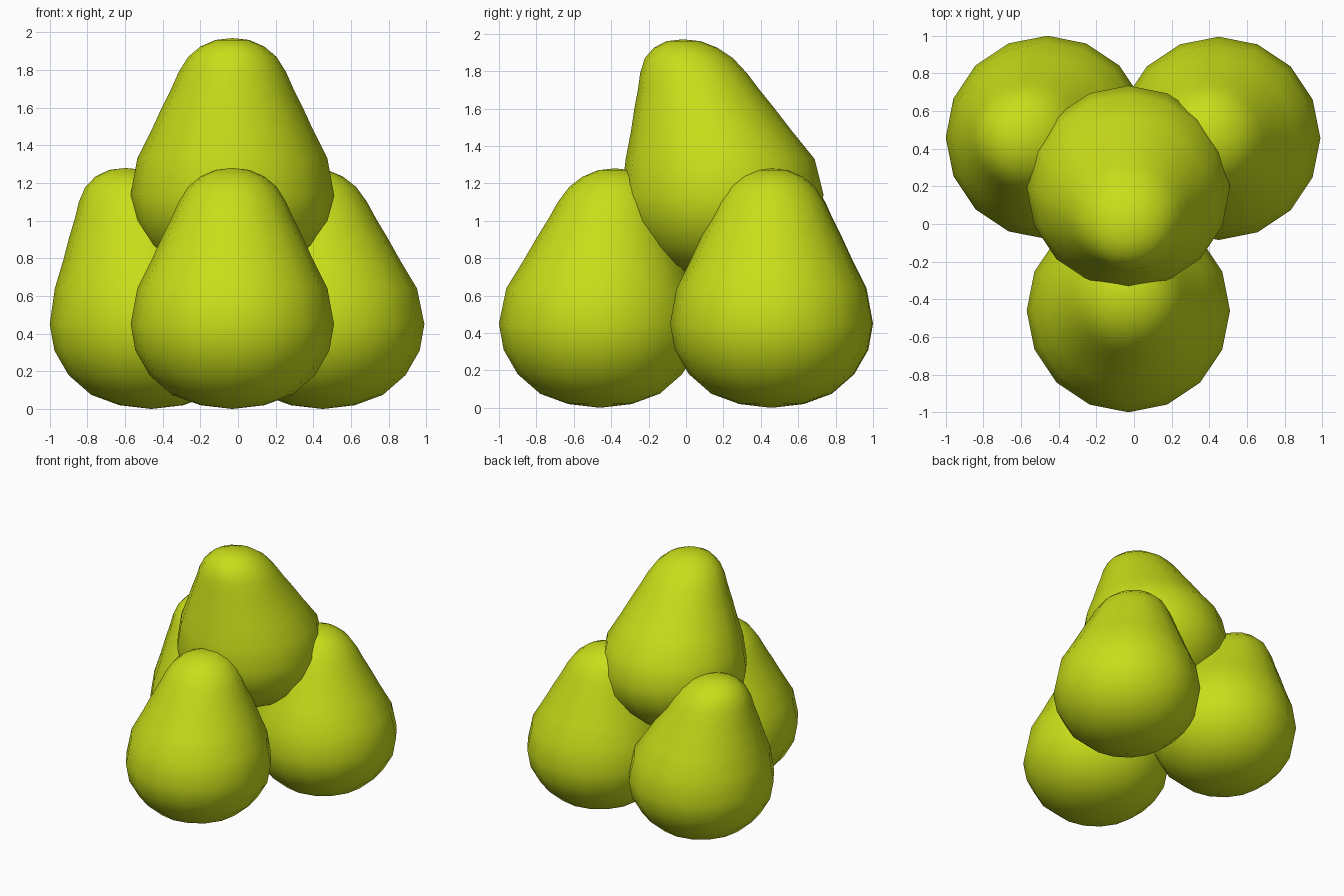
import bpy, bmesh
from math import cos, sin, pi

if "Cube" in bpy.data.objects:
    bpy.data.objects.remove(bpy.data.objects["Cube"])

SIDES = 16
# Pear outline: radius, height
PROFILE = [(0.17, 0.02), (0.32, 0.075), (0.44, 0.18), (0.515, 0.31), (0.54, 0.45),
           (0.505, 0.64), (0.43, 0.79), (0.375, 0.91), (0.325, 1.01), (0.285, 1.1),
           (0.235, 1.18), (0.17, 1.235), (0.09, 1.27)]

skin = bpy.data.materials.new("pear_skin")
skin.diffuse_color = (0.58, 0.73, 0.01, 1)
skin.use_nodes = True
skin.node_tree.nodes["Principled BSDF"].inputs["Base Color"].default_value = skin.diffuse_color


def pear(name, location, lean):
    """Lathed pear whose neck leans sideways above the bulb."""
    bm = bmesh.new()

    def vert(r, z, a=0.0):
        k = max(0.0, z - 0.6)
        return bm.verts.new((r * cos(a) + lean[0] * k, r * sin(a) + lean[1] * k, z))

    rings = [[vert(r, z, 2 * pi * i / SIDES) for i in range(SIDES)] for r, z in PROFILE]
    bottom, top = vert(0, 0), vert(0, 1.28)
    for i in range(SIDES):
        j = (i + 1) % SIDES
        bm.faces.new((bottom, rings[0][j], rings[0][i]))
        bm.faces.new((top, rings[-1][i], rings[-1][j]))
        for a, b in zip(rings, rings[1:]):
            bm.faces.new((a[i], a[j], b[j], b[i]))
    for f in bm.faces:
        f.smooth = True
    mesh = bpy.data.meshes.new(name)
    bm.to_mesh(mesh)
    bm.free()
    mesh.materials.append(skin)
    ob = bpy.data.objects.new(name, mesh)
    ob.location = location
    bpy.context.collection.objects.link(ob)


# Three pears on the ground, one resting on top
pear("front_pear", (-0.03, -0.46, 0), (0, 0.12))
pear("back_left_pear", (-0.46, 0.46, 0), (-0.2, 0))
pear("back_right_pear", (0.45, 0.455, 0), (-0.1, 0))
pear("top_pear", (-0.03, 0.195, 0.69), (0, -0.31))
